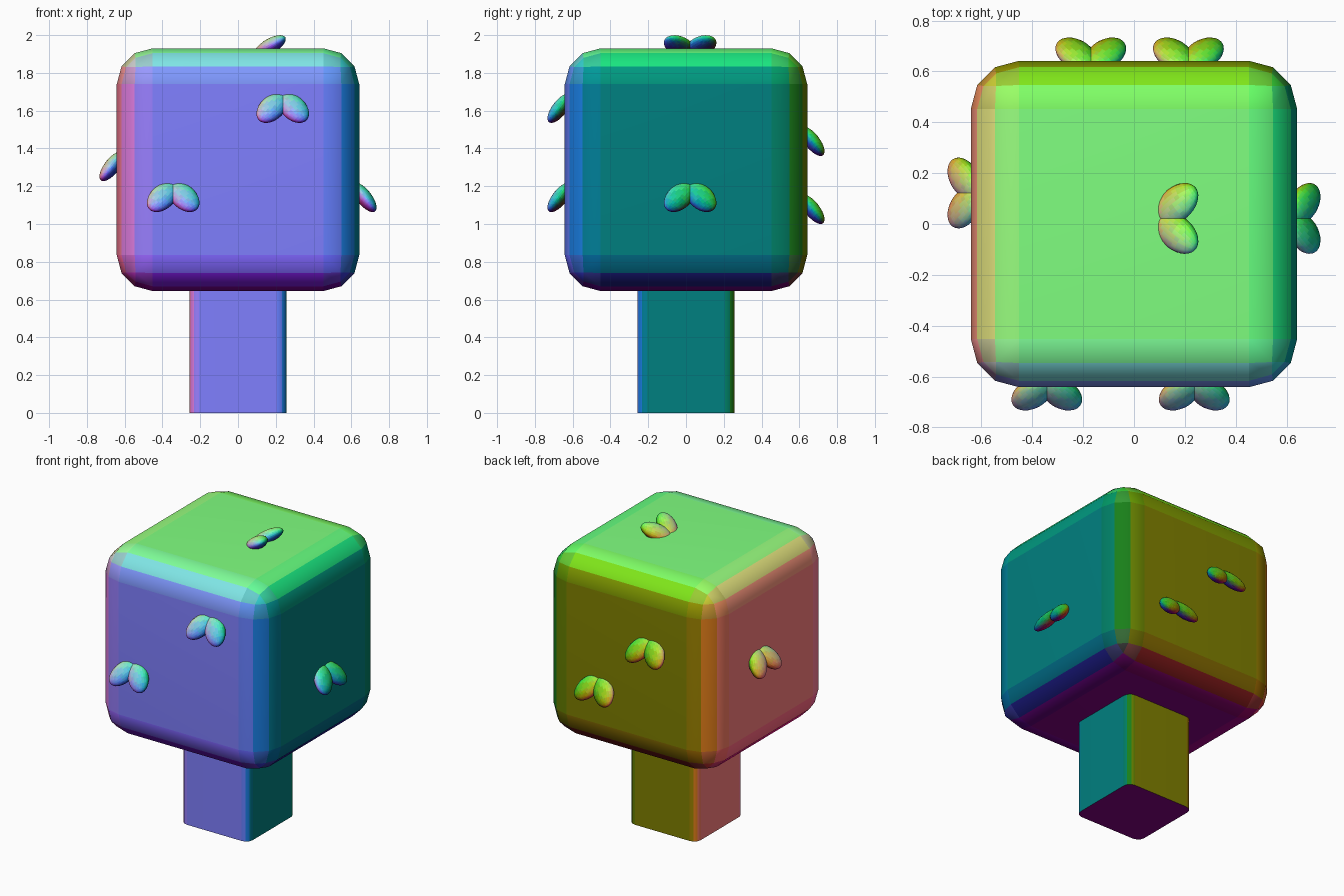
import bpy, bmesh
from math import sin, cos, radians
from mathutils import Vector, Matrix

if "Cube" in bpy.data.objects:
    bpy.data.objects.remove(bpy.data.objects["Cube"])


def linear(c):
    return c / 12.92 if c <= 0.04045 else ((c + 0.055) / 1.055) ** 2.4


# Paint: every face is tinted by the direction it faces, in steps
def paint(normal):
    key = tuple(round(v * 5) for v in normal)
    name = "tint_%d_%d_%d" % key
    mat = bpy.data.materials.get(name)
    if mat is None:
        x, y, z = (v / 5 for v in key)
        mat = bpy.data.materials.new(name)
        mat.diffuse_color = (linear((1 - x) / 2), linear((1 + z) / 2), linear((1 - y) / 2), 1)
        mat.use_nodes = True
        mat.node_tree.nodes["Principled BSDF"].inputs["Base Color"].default_value = mat.diffuse_color
    return mat


def add_object(name, bm):
    bmesh.ops.recalc_face_normals(bm, faces=bm.faces)
    mesh = bpy.data.meshes.new(name)
    bm.to_mesh(mesh)
    bm.free()
    slots = {}
    for poly in mesh.polygons:
        mat = paint(poly.normal)
        if mat.name not in slots:
            slots[mat.name] = len(mesh.materials)
            mesh.materials.append(mat)
        poly.material_index = slots[mat.name]
        poly.use_smooth = True
    obj = bpy.data.objects.new(name, mesh)
    bpy.context.collection.objects.link(obj)
    return obj


def box(half, z0, z1):
    bm = bmesh.new()
    size = Matrix.Diagonal((2 * half, 2 * half, z1 - z0, 1))
    bmesh.ops.create_cube(bm, size=1, matrix=Matrix.Translation((0, 0, (z0 + z1) / 2)) @ size)
    return bm


def smooth_by_angle(obj, angle=40):
    bpy.ops.object.select_all(action='DESELECT')
    obj.select_set(True)
    bpy.context.view_layer.objects.active = obj
    bpy.ops.object.shade_smooth_by_angle(angle=radians(angle))
    obj.modifiers.new("flat_sides", 'WEIGHTED_NORMAL').keep_sharp = True


# Trunk: only the upright edges are rounded
bm = box(0.257, 0, 0.75)
upright = [e for e in bm.edges if abs(e.verts[0].co.z - e.verts[1].co.z) > 0.1]
bmesh.ops.bevel(bm, geom=upright, offset=0.05, segments=3, profile=0.5, affect='EDGES')
smooth_by_angle(add_object("trunk", bm))

# Canopy: cube with all edges rounded in three steps
bm = box(0.642, 0.645, 1.93)
bmesh.ops.bevel(bm, geom=bm.edges[:], offset=0.19, segments=3, profile=0.5, affect='EDGES')
smooth_by_angle(add_object("canopy", bm))


# Leaf pair: two flattened lobes spreading from a base sunk into the canopy
def leaf_pair(name, base, out, along, tilt, sink):
    out, along = Vector(out), Vector(along)
    t = radians(tilt)
    forward = along * cos(t) + out * sin(t)
    normal = out * cos(t) - along * sin(t)
    side = normal.cross(forward)
    frame = Matrix((forward, side, normal)).transposed().to_4x4()
    frame.translation = Vector(base) - out * sink
    bm = bmesh.new()
    for s in (-1, 1):
        lobe = (Matrix.Rotation(s * radians(35), 4, 'Z') @ Matrix.Translation((0.10, 0, 0))
                @ Matrix.Diagonal((0.105, 0.068, 0.04, 1)) @ Matrix.Rotation(radians(90), 4, 'Y'))
        bmesh.ops.create_uvsphere(bm, u_segments=24, v_segments=16, radius=1, matrix=frame @ lobe)
    add_object(name, bm)


down = (0, 0, -1)
for name, base, out in (
        ("leaf_front_upper", (0.237, -0.64, 1.678), (0, -1, 0)),
        ("leaf_front_lower", (-0.343, -0.64, 1.206), (0, -1, 0)),
        ("leaf_back_upper", (-0.17, 0.64, 1.503), (0, 1, 0)),
        ("leaf_back_lower", (0.214, 0.64, 1.143), (0, 1, 0)),
        ("leaf_left", (-0.64, 0.122, 1.37), (-1, 0, 0)),
        ("leaf_right", (0.64, 0.022, 1.206), (1, 0, 0))):
    leaf_pair(name, base, out, down, 38, 0.023)
leaf_pair("leaf_top", (0.098, 0.022, 1.93), (0, 0, 1), (1, 0, 0), 30, 0.03)
